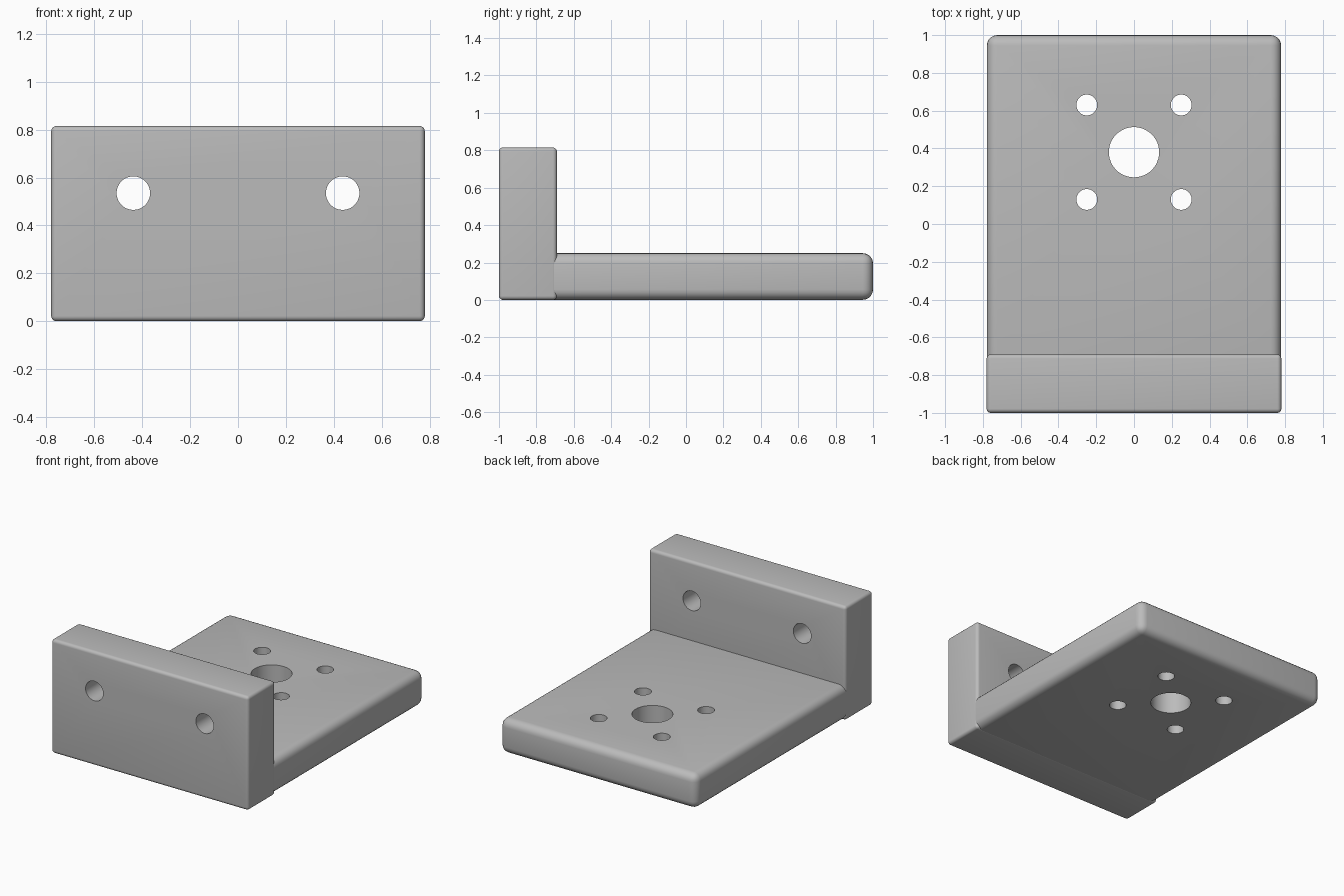
import bpy
import math

if "Cube" in bpy.data.objects:
    bpy.data.objects.remove(bpy.data.objects["Cube"], do_unlink=True)

# Single plain grey
GREY = (0.5, 0.5, 0.5, 1.0)
grey = bpy.data.materials.new("plain grey")
grey.use_nodes = True
grey.diffuse_color = GREY
grey.node_tree.nodes["Principled BSDF"].inputs["Base Color"].default_value = GREY


def apply_modifier(obj, name):
    bpy.context.view_layer.objects.active = obj
    bpy.ops.object.modifier_apply(modifier=name)


def rounded_box(name, low, high, radius):
    """Box between two corners with rounded edges."""
    centre = [(a + b) / 2 for a, b in zip(low, high)]
    bpy.ops.mesh.primitive_cube_add(size=1, location=centre)
    obj = bpy.context.object
    obj.name = name
    obj.scale = [b - a for a, b in zip(low, high)]
    bpy.ops.object.transform_apply(location=True, rotation=False, scale=True)
    obj.data.materials.append(grey)
    bevel = obj.modifiers.new("Round", 'BEVEL')
    bevel.width = radius
    bevel.segments = 5
    apply_modifier(obj, "Round")
    return obj


def drill(obj, location, radius, rotation=(0, 0, 0)):
    """Cut a round hole right through the part."""
    bpy.ops.mesh.primitive_cylinder_add(vertices=48, radius=radius, depth=1,
                                        location=location, rotation=rotation)
    cutter = bpy.context.object
    cutter.hide_render = True
    cutter.data.materials.append(grey)
    cut = obj.modifiers.new("Hole", 'BOOLEAN')
    cut.operation = 'DIFFERENCE'
    cut.solver = 'EXACT'
    cut.object = cutter
    apply_modifier(obj, "Hole")
    bpy.data.objects.remove(cutter, do_unlink=True)


# Flat base plate, its front end buried in the wall
base = rounded_box("base_plate", (-0.779, -0.8, 0.001), (0.779, 1, 0.25), 0.055)
drill(base, (0, 0.38, 0.125), 0.133)
for x in (-0.25, 0.25):
    for y in (0.13, 0.63):
        drill(base, (x, y, 0.125), 0.055)

# Upright mounting wall
wall = rounded_box("mounting_wall", (-0.78, -1, 0), (0.78, -0.69, 0.815), 0.022)
for x in (-0.437, 0.437):
    drill(wall, (x, -0.845, 0.535), 0.07, (math.pi / 2, 0, 0))

# Smooth rounded edges, keep hole rims sharp
for obj in (base, wall):
    bpy.ops.object.select_all(action='DESELECT')
    obj.select_set(True)
    bpy.context.view_layer.objects.active = obj
    bpy.ops.object.shade_smooth_by_angle(angle=math.radians(30))
